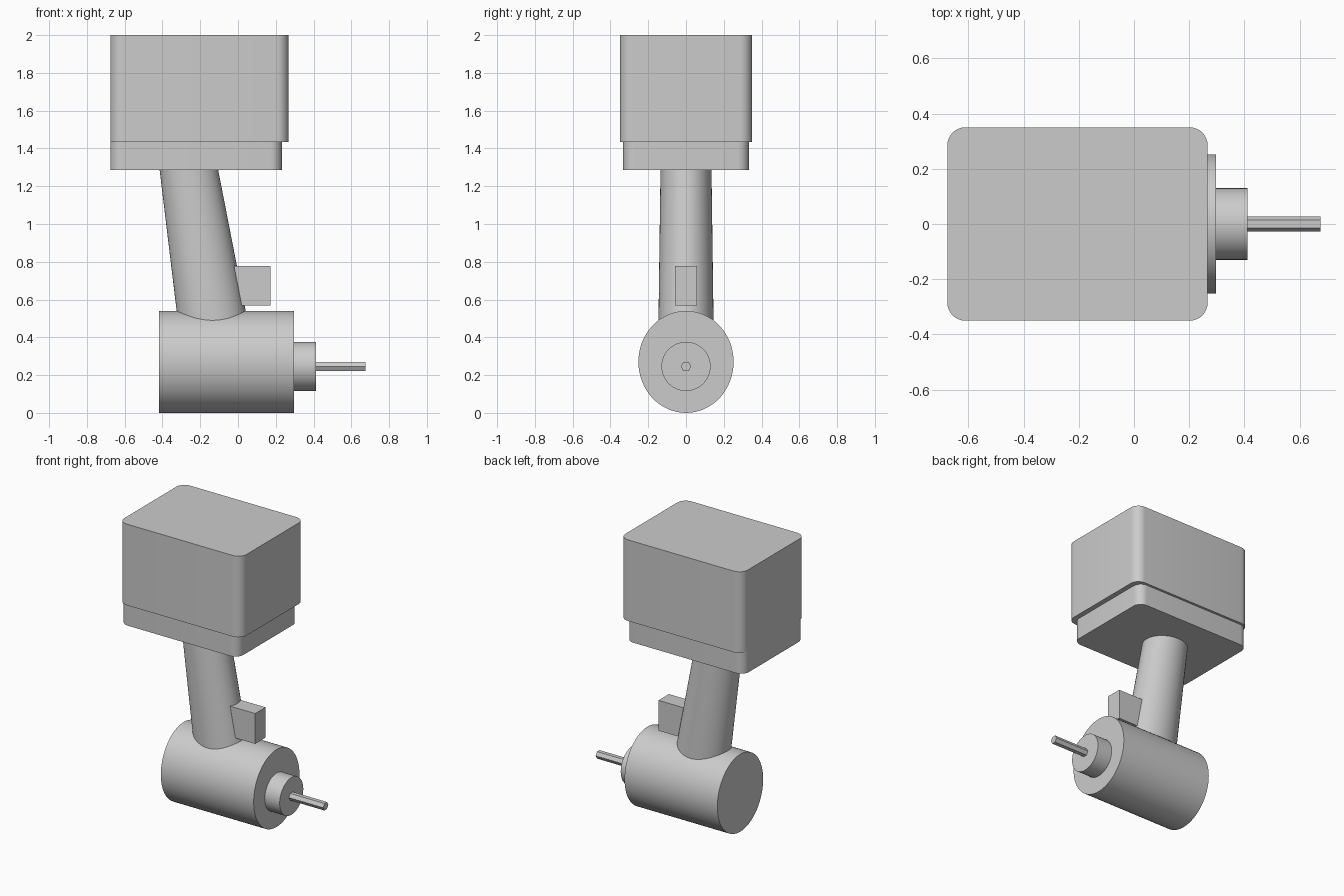
import bpy, bmesh, math
from mathutils import Vector

cube = bpy.data.objects.get("Cube")
if cube:
    bpy.data.objects.remove(cube, do_unlink=True)

grey = bpy.data.materials.new("plain_grey")
grey.use_nodes = True
grey.diffuse_color = (0.6, 0.6, 0.6, 1)
grey.node_tree.nodes["Principled BSDF"].inputs["Base Color"].default_value = (0.6, 0.6, 0.6, 1)


def loft(name, rings, smooth=True):
    """Skin a list of vertex rings and cap both ends."""
    bm = bmesh.new()
    loops = [[bm.verts.new(p) for p in ring] for ring in rings]
    n = len(loops[0])
    for a, b in zip(loops, loops[1:]):
        for i in range(n):
            j = (i + 1) % n
            bm.faces.new((a[i], a[j], b[j], b[i]))
    bm.faces.new(loops[0])
    bm.faces.new(loops[-1])
    bmesh.ops.recalc_face_normals(bm, faces=bm.faces)
    mesh = bpy.data.meshes.new(name)
    bm.to_mesh(mesh)
    bm.free()
    mesh.materials.append(grey)
    obj = bpy.data.objects.new(name, mesh)
    bpy.context.collection.objects.link(obj)
    if smooth:
        bpy.ops.object.select_all(action='DESELECT')
        obj.select_set(True)
        bpy.context.view_layer.objects.active = obj
        bpy.ops.object.shade_smooth_by_angle(angle=math.radians(35))
    return obj


def ellipse(ra, rb, n):
    return [(ra * math.cos(math.tau * i / n), rb * math.sin(math.tau * i / n)) for i in range(n)]


def rod(name, x0, x1, z, ry, rz, n, smooth=True):
    """Elliptical cylinder along x."""
    return loft(name, [[Vector((x, a, z + b)) for a, b in ellipse(ry, rz, n)]
                       for x in (x0, x1)], smooth)


def rounded_block(name, x0, x1, y0, y1, z0, z1, r, steps=8):
    """Upright block with rounded vertical edges."""
    corners = [(x1 - r, y1 - r), (x0 + r, y1 - r), (x0 + r, y0 + r), (x1 - r, y0 + r)]
    outline = []
    for k, (cx, cy) in enumerate(corners):
        for s in range(steps + 1):
            t = math.pi / 2 * (k + s / steps)
            outline.append((cx + r * math.cos(t), cy + r * math.sin(t)))
    return loft(name, [[Vector((x, y, z)) for x, y in outline] for z in (z0, z1)])


# Battery pack and its narrower collar
rounded_block("battery_pack", -0.676, 0.267, -0.35, 0.35, 1.435, 2.0, 0.065)
rounded_block("battery_collar", -0.676, 0.232, -0.333, 0.333, 1.285, 1.437, 0.06)

# Leaning, tapered handle: height, centre x, half width, half depth
handle = [(0.40, -0.12, 0.188, 0.147), (1.287, -0.26, 0.155, 0.135)]
loft("handle", [[Vector((cx + a, b, z)) for a, b in ellipse(rx, ry, 48)]
                for z, cx, rx, ry in handle])

# Motor housing, chuck and hexagonal bit
rod("motor_housing", -0.418, 0.297, 0.27, 0.252, 0.27, 64)
rod("chuck", 0.29, 0.412, 0.246, 0.13, 0.13, 48)
rod("drill_bit", 0.40, 0.676, 0.246, 0.028, 0.028, 6, smooth=False)

# Trigger block
bpy.ops.mesh.primitive_cube_add(size=1, location=(0.071, 0, 0.673))
trigger = bpy.context.object
trigger.name = "trigger"
trigger.scale = (0.202, 0.114, 0.211)
trigger.data.materials.append(grey)
